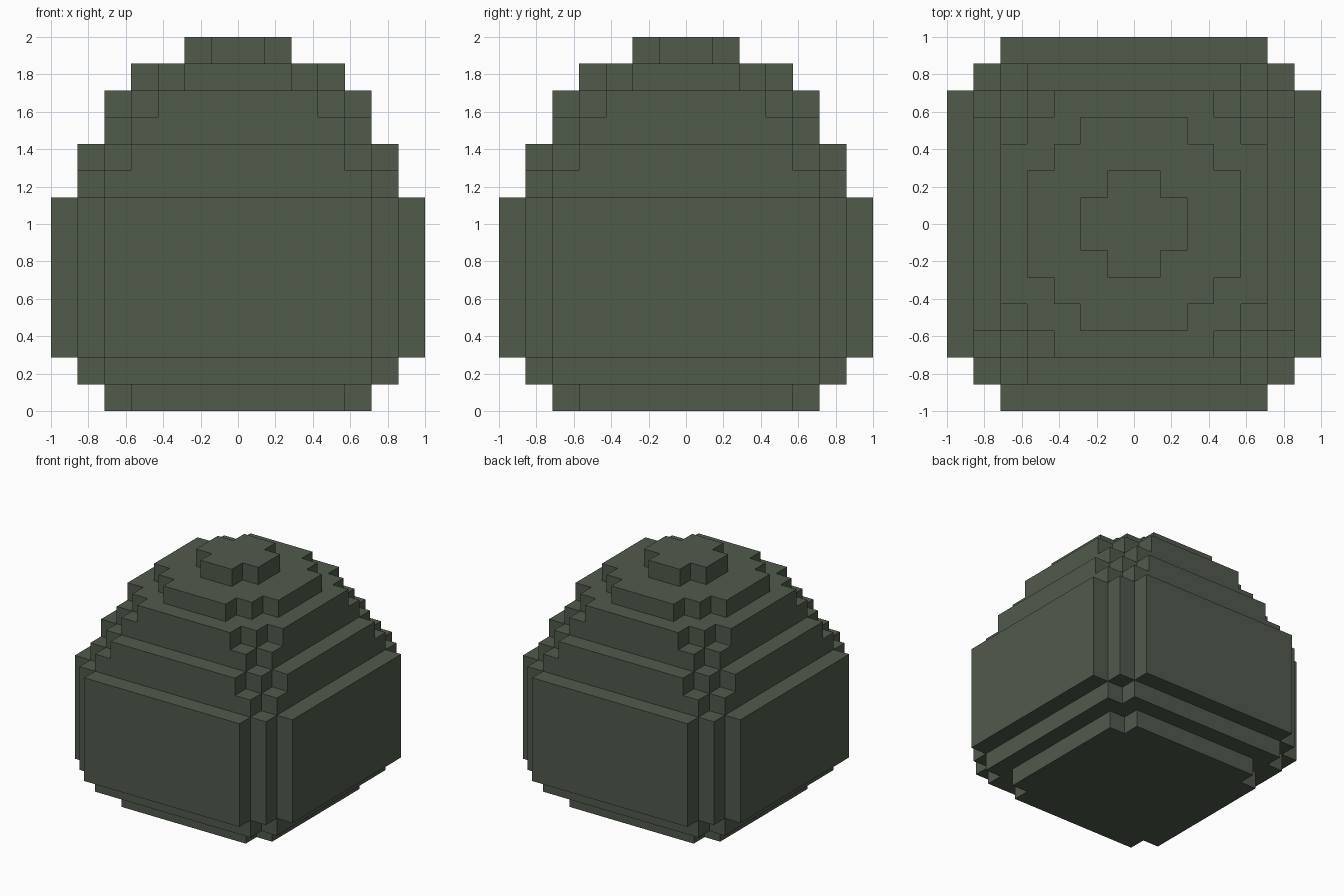
import bpy
import bmesh

cube = bpy.data.objects.get("Cube")
if cube:
    bpy.data.objects.remove(cube, do_unlink=True)

U = 1 / 7  # size of one block step

# Single dark grey-green material
green = bpy.data.materials.new("dark_grey_green")
green.use_nodes = True
colour = (0.082, 0.103, 0.073, 1)
green.diffuse_color = colour
bsdf = next(n for n in green.node_tree.nodes if n.type == 'BSDF_PRINCIPLED')
bsdf.inputs["Base Color"].default_value = colour


def outline(steps):
    """Stepped outline from the convex corners of one quadrant."""
    quad = []
    for i, (x, y) in enumerate(steps):
        if i:
            quad.append((x, steps[i - 1][1]))  # inner corner of the step
        quad.append((x, y))
    points = []
    for _ in range(4):  # turn the quadrant around the centre
        points += quad
        quad = [(-y, x) for x, y in quad]
    return points


def layer(name, bottom, top, steps):
    """Solid slab with a stepped outline."""
    bm = bmesh.new()
    base = bm.faces.new([bm.verts.new((x * U, y * U, bottom * U))
                         for x, y in outline(steps)])
    grown = bmesh.ops.extrude_face_region(bm, geom=[base], use_keep_orig=True)
    verts = [g for g in grown["geom"] if isinstance(g, bmesh.types.BMVert)]
    bmesh.ops.translate(bm, verts=verts, vec=(0, 0, (top - bottom) * U))
    bmesh.ops.recalc_face_normals(bm, faces=bm.faces)
    mesh = bpy.data.meshes.new(name)
    bm.to_mesh(mesh)
    bm.free()
    mesh.materials.append(green)
    obj = bpy.data.objects.new(name, mesh)
    bpy.context.collection.objects.link(obj)


# Layers from the ground up: name, bottom, top, quadrant corners
layer("base_layer", 0, 1, [(5, 4), (4, 5)])
layer("lower_layer", 1, 2, [(6, 5), (5, 6)])
layer("main_body", 2, 8, [(7, 5), (6, 6), (5, 7)])
layer("shoulder_lower", 8, 9, [(6, 5), (5, 6)])
layer("shoulder_upper", 9, 10, [(6, 4), (5, 5), (4, 6)])
layer("dome_lower", 10, 11, [(5, 4), (4, 5)])
layer("dome_upper", 11, 12, [(5, 3), (4, 4), (3, 5)])
layer("crown", 12, 13, [(4, 2), (3, 3), (2, 4)])
layer("tip", 13, 14, [(2, 1), (1, 2)])
